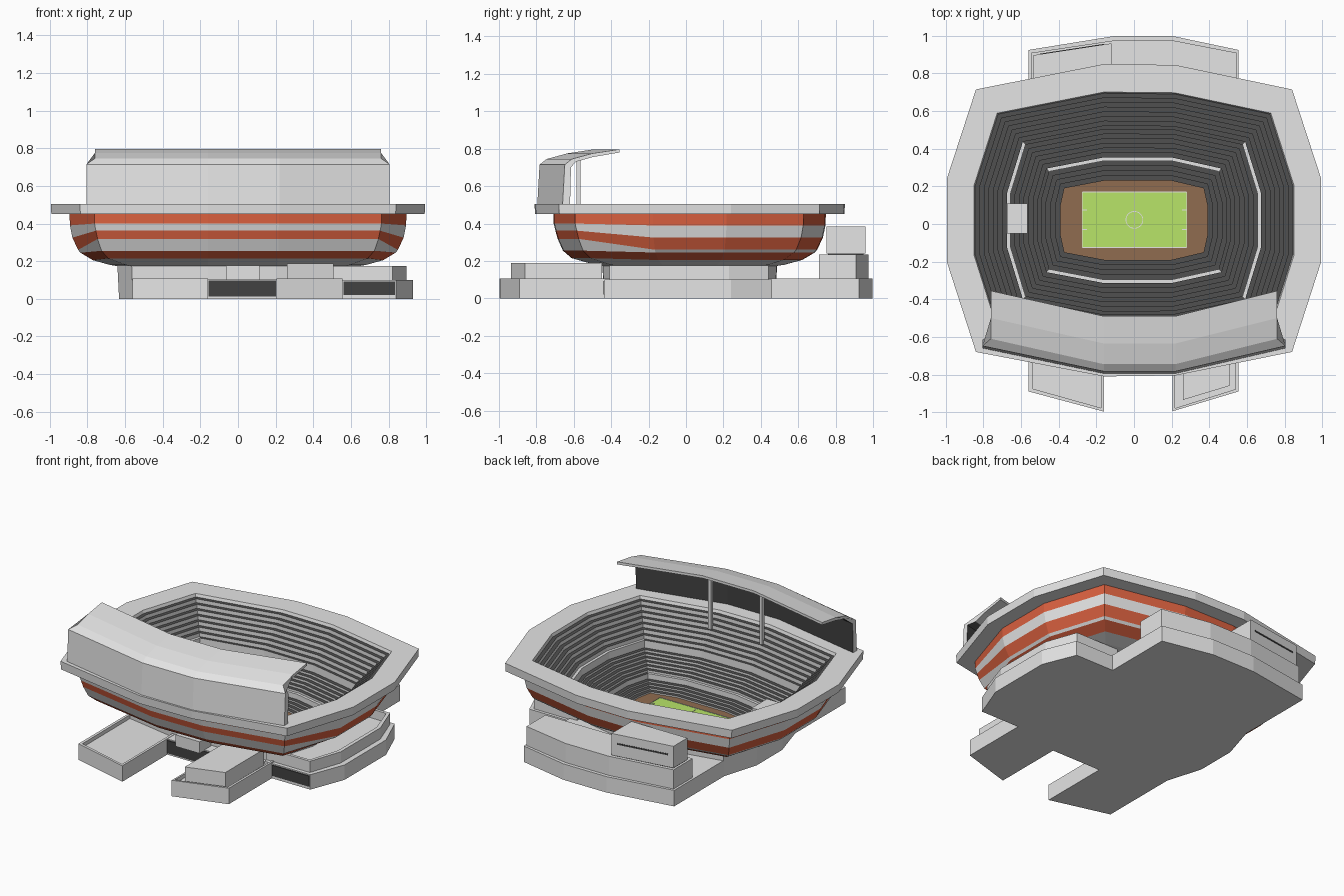
import bpy, bmesh, math

if "Cube" in bpy.data.objects:
    bpy.data.objects.remove(bpy.data.objects["Cube"])


def mat(name, r, g, b):
    m = bpy.data.materials.new(name)
    m.diffuse_color = (r, g, b, 1)
    m.use_nodes = True
    m.node_tree.nodes["Principled BSDF"].inputs["Base Color"].default_value = m.diffuse_color
    return m


LIGHT = mat("light concrete", .78, .78, .78)
DARK = mat("dark grey", .08, .08, .08)
ORANGE = mat("orange band", .70, .118, .05)
GLASS = mat("dark glass", .055, .055, .055)
GREEN = mat("grass", .48, .78, .14)
BROWN = mat("running track", .28, .15, .08)
WHITE = mat("white line", .85, .85, .82)

# plan outlines: outer rim and pitch edge, every ring lies between them
RIM = [(-.84, .715), (-.16, .85), (.22, .845), (.84, .715), (.995, .24), (.995, -.2),
       (.84, -.68), (.22, -.805), (-.16, -.81), (-.84, -.68), (-.995, -.2), (-.995, .24)]
PITCH = [(-.37, .19), (-.16, .23), (.2, .23), (.37, .19), (.39, .1), (.39, -.06),
         (.37, -.15), (.2, -.19), (-.16, -.19), (-.37, -.15), (-.39, -.06), (-.39, .1)]


def ring(u):
    return [(a[0] + (b[0] - a[0]) * u, a[1] + (b[1] - a[1]) * u) for a, b in zip(RIM, PITCH)]


def add(name, bm, mats):
    me = bpy.data.meshes.new(name)
    bm.to_mesh(me)
    bm.free()
    for m in mats:
        me.materials.append(m)
    ob = bpy.data.objects.new(name, me)
    bpy.context.collection.objects.link(ob)
    return ob


def loft(name, rows, strips, mats, front=None):
    """Skin rings given as (inset, height), front corners may use other rows; strips = materials."""
    bm = bmesh.new()
    loops = []
    for row, frow in zip(rows, front or rows):
        pts = [(ring(r[0])[i], r[1]) for i in range(12) for r in [frow if 6 <= i <= 9 else row]]
        loops.append([bm.verts.new((p[0], p[1], z)) for p, z in pts])
    for a, b, m in zip(loops, loops[1:], strips):
        for i in range(12):
            j = (i + 1) % 12
            bm.faces.new((a[i], b[i], b[j], a[j])).material_index = m
    return add(name, bm, mats)


def prism(name, pts, z0, z1, m=LIGHT, parapet=0, depth=.025):
    """Upright block on a plan outline, optionally with a sunken roof."""
    bm = bmesh.new()
    lo = [bm.verts.new((x, y, z0)) for x, y in pts]
    hi = [bm.verts.new((x, y, z1)) for x, y in pts]
    n = len(pts)
    bm.faces.new(lo)
    top = bm.faces.new(hi)
    for i in range(n):
        j = (i + 1) % n
        bm.faces.new((lo[i], lo[j], hi[j], hi[i]))
    bmesh.ops.recalc_face_normals(bm, faces=bm.faces)
    if parapet:
        bmesh.ops.inset_region(bm, faces=[top], thickness=parapet)
        r = bmesh.ops.extrude_face_region(bm, geom=[top])
        vs = [v for v in r["geom"] if isinstance(v, bmesh.types.BMVert)]
        bmesh.ops.translate(bm, verts=vs, vec=(0, 0, -depth))
        if top.is_valid:
            bm.faces.remove(top)
    return add(name, bm, [m])


def box(name, x0, x1, y0, y1, z0, z1, m=LIGHT):
    return prism(name, [(x0, y0), (x1, y0), (x1, y1), (x0, y1)], z0, z1, m)


# stem and striped outside of the bowl, stripes sit lower away from the front
loft("stem", [(.60, 0), (.585, .178)], [0], [LIGHT])
prism("base_core", ring(.602), 0, .04)
front = [(.62, .17), (.52, .18), (.32, .215), (.245, .255), (.2, .318), (.18, .362), (.165, .40), (.165, .45)]
other = [(.62, .17), (.52, .18), (.37, .205), (.26, .245), (.24, .26), (.19, .325), (.168, .39), (.165, .45)]
loft("bowl_outside", other, [0, 0, 1, 0, 1, 0, 1], [LIGHT, ORANGE], front)
# overhanging rim
loft("rim", [(.165, .45), (.005, .45), (0, .505), (.24, .505), (.25, .485)], [0] * 4, [LIGHT])

# seating: three tiers of steps, parted by parapets
rows, strips = [(.25, .485)], []
tiers = [(.25, .485, .53, .31, 7), (.56, .26, .80, .175, 6), (.83, .14, 1.0, .10, 4)]
for k, (u0, z0, u1, z1, n) in enumerate(tiers):
    if k:
        rows += [(u0, rows[-1][1]), (u0, z0)]
        strips += [0, 0]
    for i in range(n):
        u = u0 + (u1 - u0) * (i + 1) / n
        rows += [(u, rows[-1][1]), (u, z0 + (z1 - z0) * (i + 1) / n)]
        strips += [1, 0]
seating = loft("seating", rows, strips, [LIGHT, DARK])
# parapet tops are light only at the sides (upper) and the long sides (lower)
for p in seating.data.polygons:
    if p.normal.z > .9 and p.material_index == 0:
        c = p.center
        light = abs(c.x) > .55 if c.z > .25 else abs(c.x) < .42
        p.material_index = 0 if light else 1
box("side_stand_box", -.675, -.565, -.05, .11, .22, .35)

# pitch and its markings
G = .10
prism("track", ring(1), G - .01, G, BROWN)
box("grass_field", -.275, .28, -.125, .17, G - .002, G + .004, GREEN)
W = .003
for y in (-.125, .17):
    box("touch_line", -.275, .28, y - W, y + W, G + .002, G + .006, WHITE)
for x in (-.275, .002, .28):
    box("cross_line", x - W / 2, x + W / 2, -.125, .17, G + .002, G + .006, WHITE)
for s in (-1, 1):
    x = .002 + s * .265
    for y in (-.03, .075):
        box("goal_area_line", x - .012, x + .012, y - W, y + W, G + .002, G + .006, WHITE)
bm = bmesh.new()
circ = [[bm.verts.new((.002 + r * math.cos(i * math.pi / 12), .022 + r * math.sin(i * math.pi / 12), G + .006))
         for i in range(24)] for r in (.047, .043)]
for i in range(24):
    j = (i + 1) % 24
    bm.faces.new((circ[0][i], circ[0][j], circ[1][j], circ[1][i]))
add("centre_circle", bm, [WHITE])

# curved grandstand roof over the front, a section swept along four stations
section = [(0, .5), (.012, .715), (.05, .745), (.16, .775), (.305, .797),
           (.305, .78), (.16, .755), (.07, .73), (.045, .70), (.04, .5)]
stations = [(-.805, -.66), (-.16, -.795), (.22, -.795), (.805, -.66)]
bm = bmesh.new()
cols = [[bm.verts.new((x * (.945 if abs(x) > .5 and z > .72 else 1), y + d, z)) for d, z in section]
        for x, y in stations]
n = len(section)
for a, b in zip(cols, cols[1:]):
    for i in range(n):
        j = (i + 1) % n
        bm.faces.new((a[i], a[j], b[j], b[i])).material_index = 1 if i in (n - 2, n - 3) else 0
bm.faces.new(cols[0])
bm.faces.new(cols[-1])
bmesh.ops.recalc_face_normals(bm, faces=bm.faces)
add("grandstand_roof", bm, [LIGHT, GLASS])
for x in (-.16, .22):
    box("roof_post", x - .011, x + .011, -.585, -.563, .40, .775)

# ground-level buildings around the stem
prism("front_left_block", [(-.56, -.35), (-.56, -.89), (-.16, -.997), (-.16, -.35)], 0, .107, LIGHT, .025)
prism("front_right_block", [(.205, -.35), (.205, -.995), (.555, -.89), (.555, -.35)], 0, .107, LIGHT, .02)
prism("front_right_upper", [(.26, -.45), (.26, -.935), (.508, -.86), (.508, -.45)], .08, .188)
box("entrance_hall", -.16, .205, -.52, -.35, 0, .105)
box("entrance_glass", -.158, .203, -.526, -.519, .012, .098, GLASS)
box("entrance_canopy", -.065, .115, -.57, -.45, .1, .178)
prism("back_block", [(-.56, .3), (-.56, .925), (-.11, .998), (.21, .998), (.555, .925), (.555, .3)],
      0, .107)
prism("right_wing", [(.5, -.435), (.84, -.435), (.93, -.2), (.93, .24), (.84, .46), (.5, .46)], 0, .1)
box("wing_glass", .562, .835, -.441, -.434, .02, .092, GLASS)
prism("wing_upper_floor", [(.5, -.41), (.82, -.41), (.895, -.19), (.895, .23), (.82, .44), (.5, .44)],
      .08, .175, LIGHT, .025, .06)

# full-width back building with a smaller storey and dark window strips
prism("back_building_lower", [(-.545, .71), (-.545, .91), (-.11, .975), (.21, .975), (.545, .91), (.545, .71)],
      .08, .235)
prism("back_building_upper", [(-.535, .75), (-.12, .75), (-.12, .96), (-.535, .897)], .24, .385)
prism("back_building_joint", [(-.53, .76), (-.125, .76), (-.125, .95), (-.53, .89)], .23, .245, GLASS)
prism("back_window_strip", [(-.50, .897), (-.16, .95), (-.16, .957), (-.50, .905)], .318, .328, GLASS)
